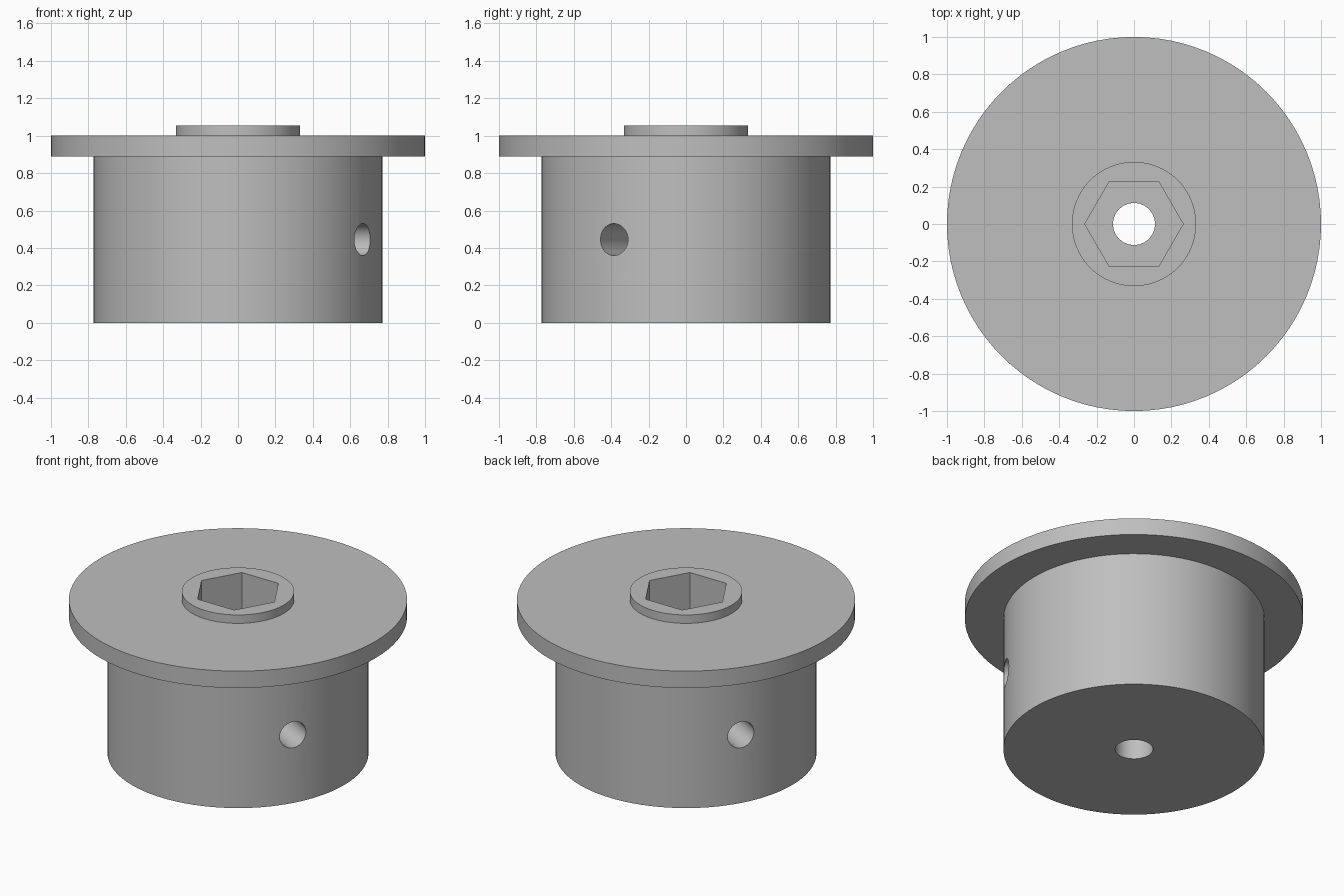
import bpy
import bmesh
from math import pi, radians, cos, sin
from mathutils import Matrix

cube = bpy.data.objects.get("Cube")
if cube:
    bpy.data.objects.remove(cube)

SEGMENTS = 96

metal = bpy.data.materials.new("neutral grey")
metal.use_nodes = True
GREY = (0.52, 0.52, 0.52, 1)
metal.diffuse_color = GREY
metal.node_tree.nodes["Principled BSDF"].inputs["Base Color"].default_value = GREY


def make_object(name, bm):
    bmesh.ops.recalc_face_normals(bm, faces=bm.faces)
    mesh = bpy.data.meshes.new(name)
    bm.to_mesh(mesh)
    bm.free()
    mesh.materials.append(metal)
    obj = bpy.data.objects.new(name, mesh)
    bpy.context.collection.objects.link(obj)
    return obj


def lathe(name, profile):
    """Revolve a closed (radius, height) outline about the z axis."""
    bm = bmesh.new()
    verts = [bm.verts.new((r, 0, z)) for r, z in profile]
    edges = [bm.edges.new((v, verts[i - 1])) for i, v in enumerate(verts)]
    bmesh.ops.spin(bm, geom=verts + edges, cent=(0, 0, 0), axis=(0, 0, 1),
                   angle=2 * pi, steps=SEGMENTS, use_duplicate=False)
    bmesh.ops.remove_doubles(bm, verts=bm.verts, dist=0.0001)
    return make_object(name, bm)


def prism(name, sides, radius, depth, matrix):
    bm = bmesh.new()
    bmesh.ops.create_cone(bm, cap_ends=True, segments=sides, radius1=radius,
                          radius2=radius, depth=depth, matrix=matrix)
    obj = make_object(name, bm)
    obj.hide_render = True
    return obj


# Hub, flange and raised collar around a through bore
BORE, COLLAR, HUB, FLANGE = 0.112, 0.332, 0.772, 1.0
UNDER, DECK, TOP = 0.89, 1.0, 1.055
body = lathe("flanged_hub", [
    (BORE, 0), (HUB, 0), (HUB, UNDER), (FLANGE, UNDER), (FLANGE, DECK),
    (COLLAR, DECK), (COLLAR, TOP), (BORE, TOP)])

# Hexagonal socket, corners on the x axis
SOCKET_FLOOR = 0.6
socket = prism("socket_cutter", 6, 0.263, 1.0,
               Matrix.Translation((0, 0, SOCKET_FLOOR + 0.5))
               @ Matrix.Rotation(pi / 2, 4, "Z"))

# Cross hole through both sides of the hub
cross = prism("cross_hole_cutter", 48, 0.085, 2.0,
              Matrix.Translation((0, 0, 0.445))
              @ Matrix.Rotation(radians(-30), 4, "Z")
              @ Matrix.Rotation(pi / 2, 4, "Y"))

# Create the hexagon with corners along x whatever the start angle
corner = max(v.co.x for v in socket.data.vertices)
if corner < 0.25:
    socket.data.transform(Matrix.Rotation(pi / 6, 4, "Z"))

bpy.context.view_layer.objects.active = body
body.select_set(True)
for cutter in (socket, cross):
    cut = body.modifiers.new(cutter.name, "BOOLEAN")
    cut.operation = "DIFFERENCE"
    cut.solver = "EXACT"
    cut.object = cutter
    bpy.ops.object.modifier_apply(modifier=cut.name)
    bpy.data.objects.remove(cutter)

bpy.ops.object.shade_smooth_by_angle(angle=radians(30))
